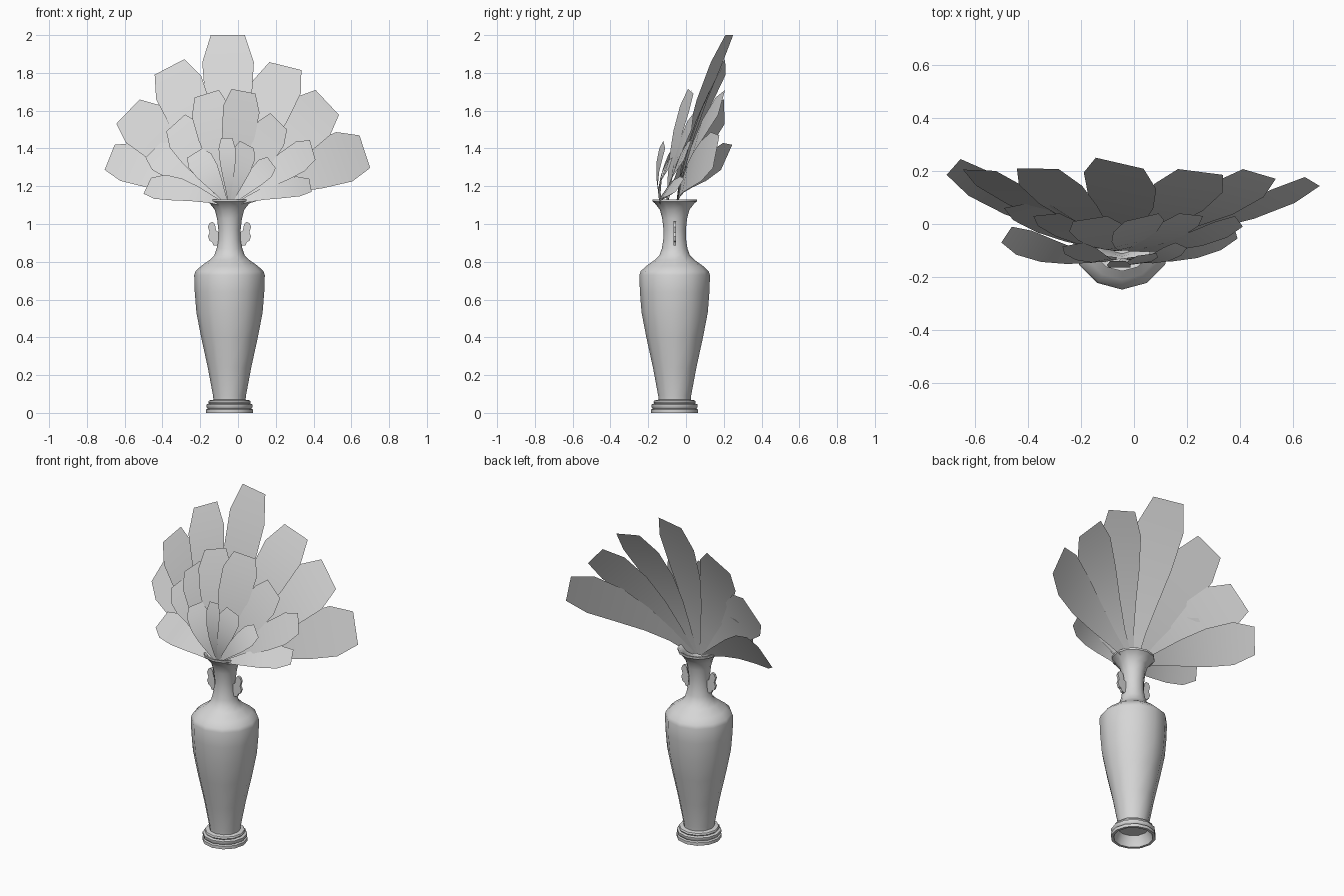
import bpy, bmesh, math
from mathutils import Vector

cube = bpy.data.objects.get("Cube")
if cube:
    bpy.data.objects.remove(cube, do_unlink=True)

TONE = (0.67, 0.67, 0.67, 1)
grey = bpy.data.materials.new("plain_grey")
grey.use_nodes = True
grey.diffuse_color = TONE
grey.node_tree.nodes["Principled BSDF"].inputs["Base Color"].default_value = TONE

AXIS = Vector((-0.045, -0.06, 0))  # centre line of the vase
SIDES = 12


def finish(bm, name, angle):
    """Turn a bmesh into a shaded object with the grey material."""
    mesh = bpy.data.meshes.new(name)
    bm.to_mesh(mesh)
    bm.free()
    mesh.materials.append(grey)
    obj = bpy.data.objects.new(name, mesh)
    bpy.context.collection.objects.link(obj)
    bpy.ops.object.select_all(action='DESELECT')
    obj.select_set(True)
    bpy.context.view_layer.objects.active = obj
    bpy.ops.object.shade_smooth_by_angle(angle=math.radians(angle))
    return obj


def lathe(name, profile):
    """Spin a (radius, height) profile around the vase axis."""
    bm = bmesh.new()
    rings = []
    for r, z in profile:
        ring = []
        for i in range(SIDES):
            a = math.tau * i / SIDES
            ring.append(bm.verts.new(AXIS + Vector((r * math.cos(a), r * math.sin(a), z))))
        rings.append(ring)
    for low, high in zip(rings, rings[1:]):
        for i in range(SIDES):
            j = (i + 1) % SIDES
            bm.faces.new((low[i], low[j], high[j], high[i]))
    bmesh.ops.remove_doubles(bm, verts=bm.verts, dist=0.0001)
    return finish(bm, name, 50)


# Stepped foot with a recessed floor
lathe("vase_foot", [(0, 0.06), (0.085, 0.06), (0.1, 0.03), (0.108, 0), (0.124, 0), (0.124, 0.018),
                    (0.115, 0.023), (0.122, 0.03), (0.122, 0.045), (0.108, 0.05),
                    (0.112, 0.057), (0.108, 0.066), (0.085, 0.07)])

# Body, shoulder, neck and flared mouth
lathe("vase_body", [(0.085, 0.065), (0.087, 0.09), (0.115, 0.24), (0.15, 0.4), (0.175, 0.53),
                    (0.184, 0.64), (0.187, 0.73), (0.18, 0.75), (0.15, 0.778), (0.105, 0.81),
                    (0.08, 0.835), (0.068, 0.87), (0.06, 0.92), (0.059, 0.97), (0.066, 1.03),
                    (0.078, 1.075), (0.105, 1.11), (0.118, 1.12), (0.118, 1.131),
                    (0.108, 1.131), (0.085, 1.105), (0.062, 1.06), (0.052, 1.0), (0, 1.0)])

# Scalloped ears on both sides of the neck
EAR = [(0.05, 0.95), (0.07, 0.965), (0.078, 1.0), (0.09, 1.012), (0.105, 1.005), (0.114, 0.985),
       (0.105, 0.955), (0.114, 0.935), (0.105, 0.91), (0.092, 0.905), (0.085, 0.887),
       (0.067, 0.885), (0.05, 0.905)]
for side, label in ((1, "left"), (-1, "right")):
    bm = bmesh.new()
    face = bm.faces.new([bm.verts.new(AXIS + Vector((side * x, -0.007, z))) for x, z in EAR])
    grown = bmesh.ops.extrude_face_region(bm, geom=[face])
    bmesh.ops.translate(bm, vec=(0, 0.014, 0),
                        verts=[v for v in grown["geom"] if isinstance(v, bmesh.types.BMVert)])
    bmesh.ops.recalc_face_normals(bm, faces=bm.faces)
    finish(bm, "neck_ear_" + label, 30)

# Petal width along its length, as a share of the shoulder width
WIDTHS = [(0, 0.1), (0.2, 0.33), (0.4, 0.62), (0.62, 0.9), (0.84, 1), (1, 0.66)]


def petal(name, base_y, sag, ax, ay, az, bx, by, bz):
    """Flat-ended petal from the mouth to a tip edge between points a and b."""
    a, b = Vector((ax, ay, az)), Vector((bx, by, bz))
    tip = (a + b) / 2
    base = Vector((AXIS.x + 0.05 * (tip.x - AXIS.x), base_y, 1.1))
    half = (b - a) * 0.75
    arch = Vector((0, -sag, 0.2 * abs(tip.x - base.x)))
    bm = bmesh.new()
    rows = []
    for t, w in WIDTHS:
        mid = base.lerp(tip, t) + arch * t * (1 - t)
        rows.append((bm.verts.new(mid - half * w), bm.verts.new(mid + half * w)))
    for p, q in zip(rows, rows[1:]):
        bm.faces.new((p[0], p[1], q[1], q[0]))
    bm.normal_update()
    if sum(f.normal.y for f in bm.faces) > 0:
        bmesh.ops.reverse_faces(bm, faces=bm.faces)
    finish(bm, name, 60)


# Each petal: the two ends of its tip edge
BACK = [
    (-0.145, 0.25, 2.0, 0.037, 0.208, 2.0),
    (-0.283, 0.207, 1.873, -0.442, 0.21, 1.79),
    (-0.52, 0.2, 1.66, -0.645, 0.205, 1.53),
    (-0.653, 0.245, 1.42, -0.706, 0.185, 1.286),
    (0.165, 0.207, 1.857, 0.336, 0.185, 1.815),
    (0.41, 0.207, 1.71, 0.535, 0.17, 1.577),
    (0.643, 0.177, 1.47, 0.7, 0.143, 1.296),
]
MIDDLE = [
    (-0.1, 0.03, 1.71, -0.23, 0.01, 1.67),
    (-0.035, 0.01, 1.715, 0.093, 0.04, 1.69),
    (-0.28, 0.04, 1.58, -0.38, 0.03, 1.49),
    (-0.39, 0.08, 1.45, -0.49, 0.06, 1.35),
    (0.17, 0.04, 1.587, 0.26, 0.03, 1.5),
    (0.38, 0.03, 1.445, 0.41, -0.01, 1.34),
]
FRONT = [
    (-0.46, -0.01, 1.245, -0.5, -0.07, 1.16),
    (0.377, -0.01, 1.24, 0.39, -0.055, 1.17),
    (-0.09, -0.14, 1.455, -0.03, -0.14, 1.455),
    (-0.19, -0.07, 1.4, -0.27, -0.085, 1.35),
    (0.01, -0.12, 1.44, 0.085, -0.11, 1.4),
    (0.155, -0.07, 1.355, 0.2, -0.09, 1.295),
]
for label, base_y, sag, tips in (("back", -0.05, 0.16, BACK), ("middle", -0.1, 0.1, MIDDLE),
                                 ("front", -0.13, 0.12, FRONT)):
    for number, tip in enumerate(tips, 1):
        petal(f"{label}_petal_{number}", base_y, sag, *tip)
